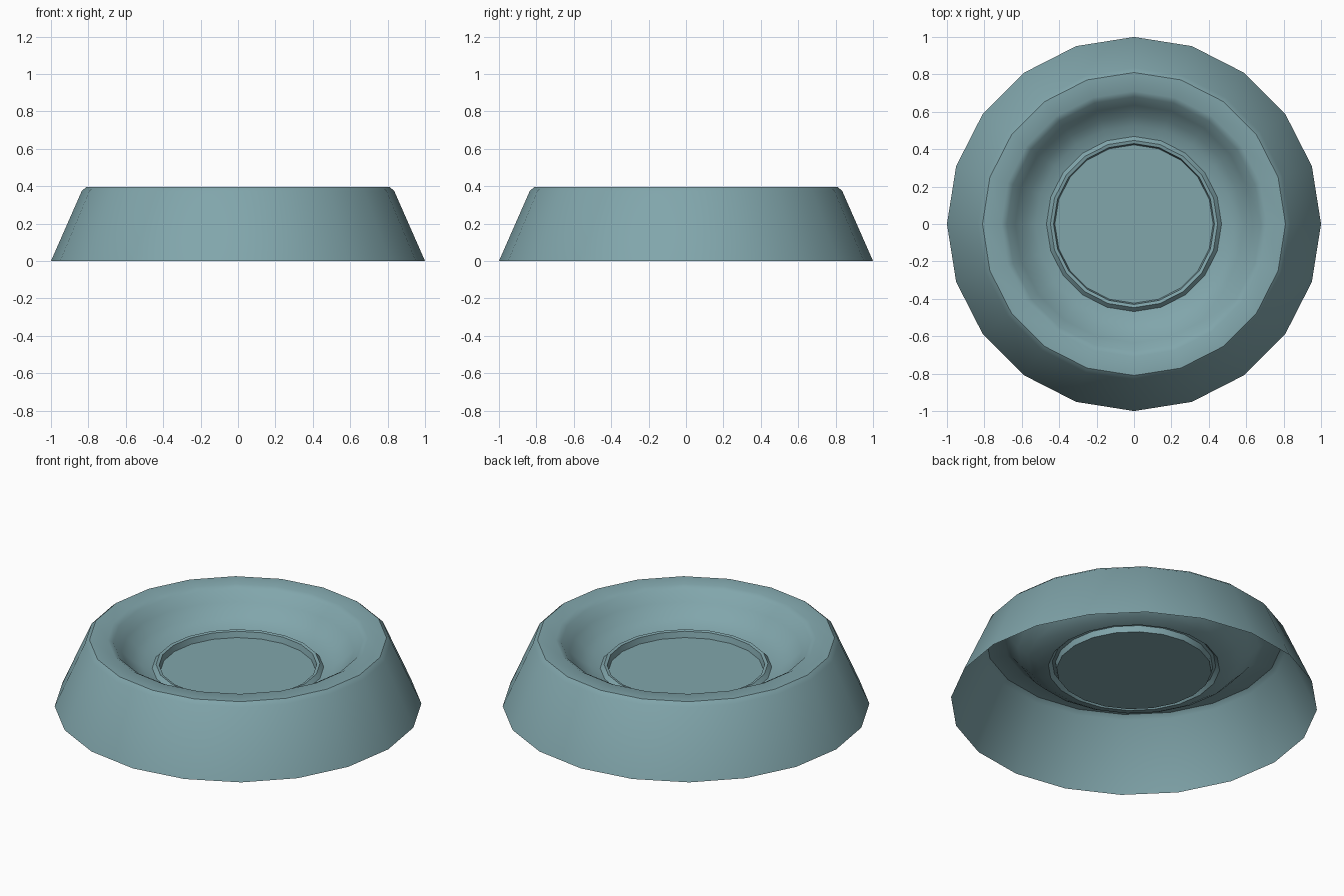
import bpy, bmesh, math

if "Cube" in bpy.data.objects:
    bpy.data.objects.remove(bpy.data.objects["Cube"])

SIDES = 20


def activate(obj):
    bpy.ops.object.select_all(action='DESELECT')
    obj.select_set(True)
    bpy.context.view_layer.objects.active = obj


def lathe(name, profile, material, cap_last=False):
    """Turn an (r, z) profile around z; optionally fill the last ring."""
    bm = bmesh.new()
    rings = []
    for r, z in profile:
        rings.append([bm.verts.new((r * math.cos(2 * math.pi * i / SIDES),
                                    r * math.sin(2 * math.pi * i / SIDES), z))
                      for i in range(SIDES)])
    for a, b in zip(rings, rings[1:]):
        for i in range(SIDES):
            j = (i + 1) % SIDES
            bm.faces.new((a[i], a[j], b[j], b[i]))
    if cap_last:
        bm.faces.new(rings[-1])
    mesh = bpy.data.meshes.new(name)
    bm.to_mesh(mesh)
    bm.free()
    obj = bpy.data.objects.new(name, mesh)
    bpy.context.collection.objects.link(obj)
    mesh.materials.append(material)
    activate(obj)
    bpy.ops.object.shade_smooth_by_angle(angle=math.radians(30))
    return obj


teal = bpy.data.materials.new("teal")
teal.diffuse_color = (0.22, 0.38, 0.41, 1)
teal.use_nodes = True
teal.node_tree.nodes["Principled BSDF"].inputs["Base Color"].default_value = teal.diffuse_color

# Open-bottomed bowl: sloping skirt, bevelled flat rim, curved inner wall
lathe("bowl_shell", [(1.0, 0.0), (0.835, 0.375), (0.81, 0.397),
                     (0.71, 0.397), (0.68, 0.38), (0.635, 0.325),
                     (0.58, 0.272), (0.525, 0.24), (0.468, 0.225)], teal)

# Small raised lip around the recessed floor disc
lathe("bowl_floor", [(0.468, 0.225), (0.447, 0.247), (0.43, 0.243),
                     (0.423, 0.208)], teal, cap_last=True)
